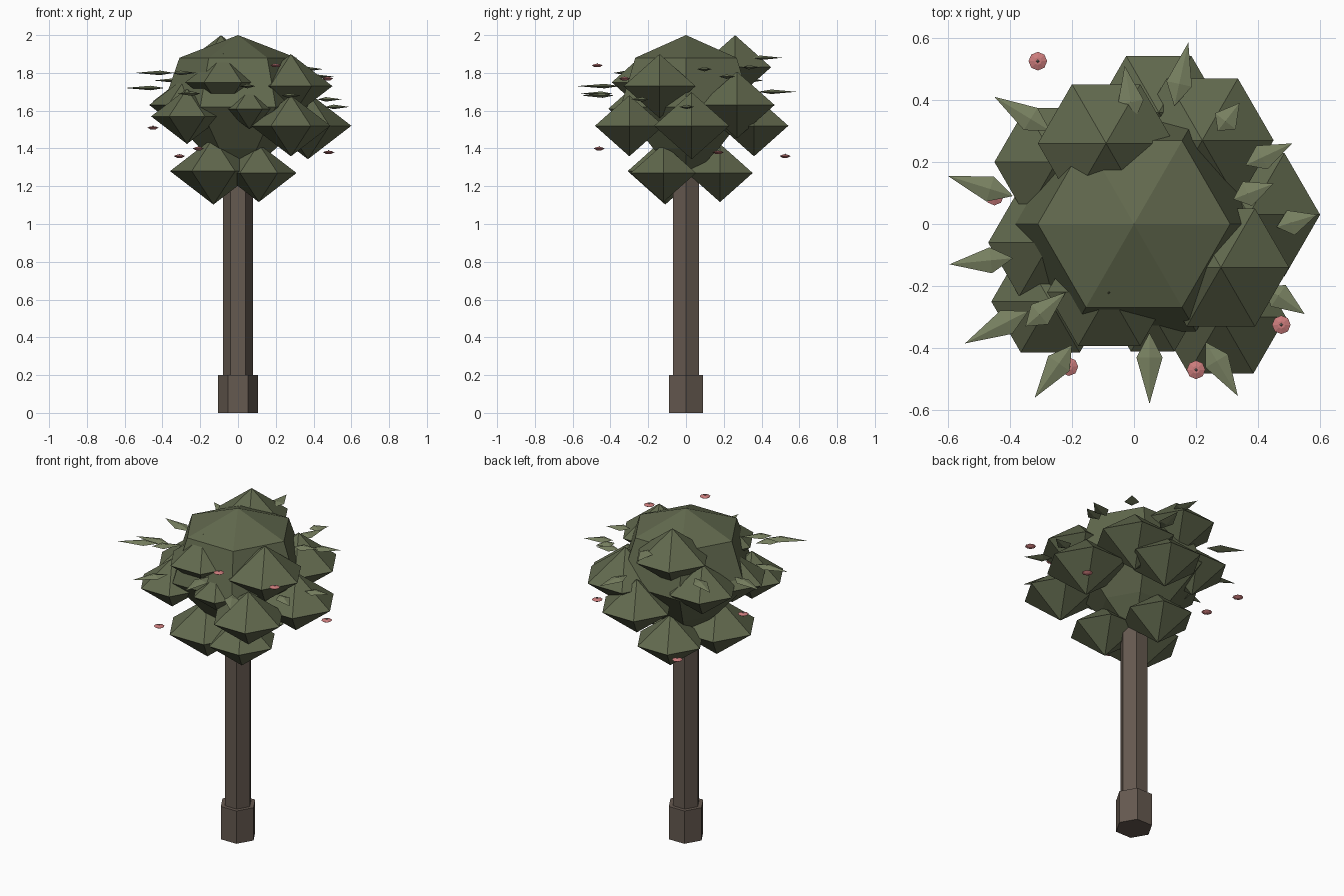
import bpy, bmesh
from math import cos, sin, pi
from mathutils import Vector

if "Cube" in bpy.data.objects:
    bpy.data.objects.remove(bpy.data.objects["Cube"])


def material(name, rgb):
    m = bpy.data.materials.new(name)
    m.diffuse_color = (*rgb, 1)
    m.use_nodes = True
    m.node_tree.nodes["Principled BSDF"].inputs["Base Color"].default_value = m.diffuse_color
    return m


BARK = material("bark", (0.13, 0.10, 0.08))
GREEN = material("foliage", (0.12, 0.14, 0.075))
LEAF = material("leaf", (0.19, 0.22, 0.12))
PINK = material("petal", (0.60, 0.20, 0.20))
GREY = material("flower_centre", (0.25, 0.25, 0.22))


def mesh_object(name, bm, mat, loc=(0, 0, 0)):
    bmesh.ops.recalc_face_normals(bm, faces=bm.faces)
    me = bpy.data.meshes.new(name)
    bm.to_mesh(me)
    bm.free()
    me.materials.append(mat)
    ob = bpy.data.objects.new(name, me)
    ob.location = loc
    bpy.context.collection.objects.link(ob)
    return ob


def lathe(name, profile, mat, loc=(0, 0, 0), sides=6, turn=0.0):
    """Faceted solid from (radius, z) rings; radius 0 makes a pole."""
    bm = bmesh.new()
    rings = []
    for r, z in profile:
        if r == 0:
            rings.append([bm.verts.new((0, 0, z))] * sides)
        else:
            rings.append([bm.verts.new((r * cos(2 * pi * i / sides + turn),
                                        r * sin(2 * pi * i / sides + turn), z))
                          for i in range(sides)])
    for a, b in zip(rings, rings[1:]):
        for i in range(sides):
            j = (i + 1) % sides
            bm.faces.new(list(dict.fromkeys((a[i], a[j], b[j], b[i]))))
    if profile[0][0]:
        bm.faces.new(rings[0])
    if profile[-1][0]:
        bm.faces.new(rings[-1])
    return mesh_object(name, bm, mat, loc)


def leaf(name, base, tip, z):
    """Thin folded spindle pointing from base to tip."""
    b, t = Vector((*base, z)), Vector((*tip, z))
    d = t - b
    side = Vector((-d.y, d.x, 0)).normalized() * 0.042
    up = Vector((0, 0, 0.012))
    m = b + d * 0.35
    bm = bmesh.new()
    vb, vt, l, u, r, w = [bm.verts.new(p) for p in
                          (b, t, m + side, m + up, m - side, m - up)]
    for p, q in ((l, u), (u, r), (r, w), (w, l)):
        bm.faces.new((vb, p, q))
        bm.faces.new((vt, q, p))
    mesh_object(name, bm, LEAF)


# Trunk and its foot
lathe("trunk_base", [(0.105, 0), (0.105, 0.2)], BARK)
lathe("trunk", [(0.08, 0.15), (0.08, 1.35)], BARK)

# Core of the crown
lathe("crown_core", [(0, 1.22), (0.2, 1.4), (0.4, 1.62), (0.31, 1.88), (0, 2.0)], GREEN)

# Leaf clumps: x, y, z, radius
clumps = [
    (-0.13, -0.11, 1.28, 0.23), (0.11, -0.12, 1.27, 0.20), (-0.02, 0.18, 1.27, 0.20),
    (-0.27, -0.25, 1.57, 0.19), (0.06, -0.29, 1.61, 0.14), (0.28, -0.30, 1.52, 0.21),
    (0.37, 0.03, 1.52, 0.23), (0.08, 0.36, 1.52, 0.21), (0.22, 0.27, 1.63, 0.23),
    (-0.09, 0.26, 1.83, 0.22), (0.28, -0.14, 1.73, 0.22), (-0.08, -0.22, 1.75, 0.20),
    (-0.25, 0.20, 1.65, 0.20), (-0.27, -0.06, 1.63, 0.20),
]
for n, (x, y, z, r) in enumerate(clumps):
    lathe(f"leaf_clump_{n + 1}", [(0, -0.77 * r), (r, 0), (0, 0.77 * r)], GREEN, (x, y, z))

# Single leaves: base xy, tip xy, height
leaves = [
    ((-0.39, 0.09), (-0.60, 0.155), 1.72), ((-0.39, -0.11), (-0.595, -0.13), 1.72),
    ((-0.34, -0.28), (-0.545, -0.385), 1.80), ((-0.20, -0.39), (-0.32, -0.56), 1.69),
    ((0.05, -0.35), (0.05, -0.58), 1.73), ((0.23, -0.38), (0.335, -0.555), 1.68),
    ((0.42, -0.20), (0.55, -0.29), 1.66), ((0.36, 0.19), (0.51, 0.26), 1.78),
    ((0.46, -0.01), (0.59, 0.03), 1.62), ((0.13, 0.38), (0.175, 0.585), 1.70),
    ((-0.27, 0.30), (-0.45, 0.41), 1.76), ((0.0, 0.33), (-0.03, 0.51), 1.88),
    ((-0.35, -0.33), (-0.22, -0.22), 1.80), ((0.27, 0.30), (0.34, 0.39), 1.83),
    ((0.32, 0.08), (0.45, 0.13), 1.82),
]
for n, (b, t, z) in enumerate(leaves):
    leaf(f"leaf_{n + 1}", b, t, z)

# Small blossoms around the crown
flowers = [(-0.31, 0.525, 1.36), (0.475, -0.325, 1.77), (0.20, -0.47, 1.84),
           (-0.21, -0.46, 1.40), (-0.45, 0.09, 1.51), (0.48, 0.17, 1.38)]
for n, p in enumerate(flowers):
    lathe(f"blossom_{n + 1}", [(0.012, -0.01), (0.03, 0), (0.012, 0.007)], PINK, p, sides=8)
    lathe(f"blossom_centre_{n + 1}", [(0.012, 0), (0, 0.013)], GREY, p, sides=4)
